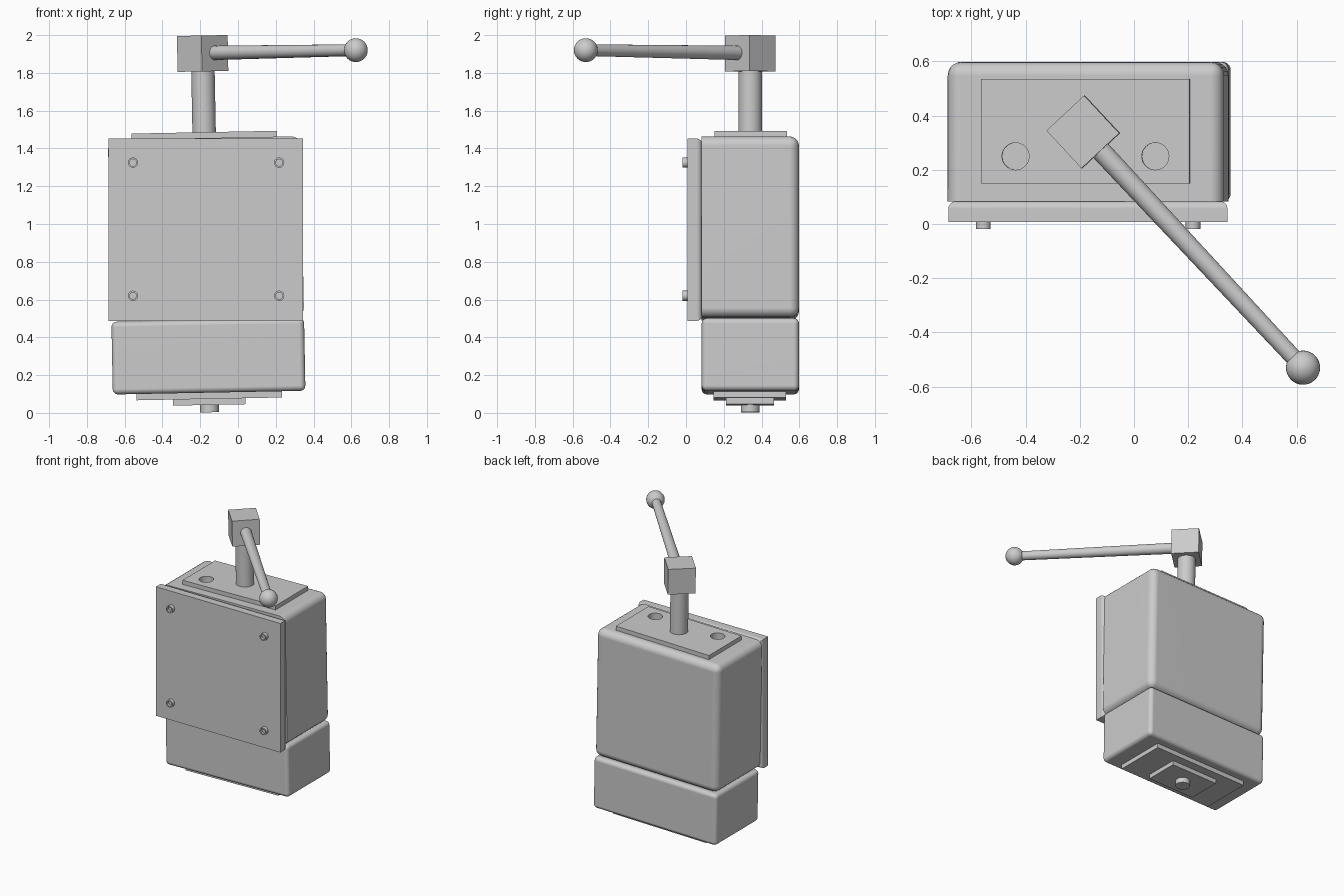
import bpy, bmesh, math
from mathutils import Matrix, Vector

cube = bpy.data.objects.get("Cube")
if cube:
    bpy.data.objects.remove(cube)

grey = bpy.data.materials.new("plain grey")
grey.use_nodes = True
COLOR = (0.6, 0.6, 0.6, 1)
grey.diffuse_color = COLOR
grey.node_tree.nodes["Principled BSDF"].inputs["Base Color"].default_value = COLOR

# The body leans slightly; its parts are built around an upright axis first
PIVOT = Vector((-0.17, 0, 1))
LEAN = (Matrix.Translation(PIVOT) @ Matrix.Rotation(math.radians(-1.1), 4, 'Y')
        @ Matrix.Translation((0, 0, -1)))
MID_Y = 0.34


def finish(name, bm, matrix):
    mesh = bpy.data.meshes.new(name)
    bmesh.ops.recalc_face_normals(bm, faces=bm.faces)
    bm.to_mesh(mesh)
    bm.free()
    mesh.materials.append(grey)
    ob = bpy.data.objects.new(name, mesh)
    bpy.context.collection.objects.link(ob)
    ob.matrix_world = matrix
    return ob


def activate(ob):
    bpy.ops.object.select_all(action='DESELECT')
    ob.select_set(True)
    bpy.context.view_layer.objects.active = ob


def smooth(ob):
    activate(ob)
    bpy.ops.object.shade_smooth_by_angle(angle=math.radians(35))
    mod = ob.modifiers.new("flat face normals", 'WEIGHTED_NORMAL')
    mod.keep_sharp = True


def box(name, low, high, radius=0, pick=lambda edge: True, matrix=LEAN):
    """Box between two corners, with the picked edges rounded."""
    low, high = Vector(low), Vector(high)
    bm = bmesh.new()
    bmesh.ops.create_cube(bm, size=1)
    bmesh.ops.scale(bm, vec=high - low, verts=bm.verts)
    bmesh.ops.translate(bm, vec=(low + high) / 2, verts=bm.verts)
    if radius:
        bmesh.ops.bevel(bm, geom=[e for e in bm.edges if pick(e)], offset=radius,
                        segments=5, profile=0.5, affect='EDGES')
    return finish(name, bm, matrix)


def rod(name, start, end, r1, r2=None, matrix=LEAN, sides=32):
    """Round bar between two points."""
    start, end = Vector(start), Vector(end)
    axis = end - start
    bm = bmesh.new()
    bmesh.ops.create_cone(bm, cap_ends=True, segments=sides, radius1=r1,
                          radius2=r2 or r1, depth=axis.length)
    turn = axis.to_track_quat('Z', 'Y').to_matrix().to_4x4()
    bm.transform(Matrix.Translation((start + end) / 2) @ turn)
    return finish(name, bm, matrix)


def drill(ob, start, end, radius, matrix=LEAN):
    """Cut a round blind hole."""
    cutter = rod("hole_cutter", start, end, radius, matrix=matrix)
    cutter.hide_render = True
    bpy.context.view_layer.update()
    activate(ob)
    mod = ob.modifiers.new("hole", 'BOOLEAN')
    mod.operation, mod.solver, mod.object = 'DIFFERENCE', 'EXACT', cutter
    bpy.ops.object.modifier_apply(modifier=mod.name)
    bpy.data.objects.remove(cutter)


FRONT, BACK, HALF = 0.083, 0.598, 0.51

# Upper housing: open edges rounded, square against the mounting plate
upper = box("upper_housing", (-HALF, FRONT, 0.497), (HALF, BACK, 1.455), 0.05,
            lambda e: any(v.co.y > 0.3 for v in e.verts))
drill(upper, (0, 0.5, 0.98), (0, 0.7, 0.98), 0.036)

# Lower housing
lower = box("lower_housing", (-HALF, FRONT, 0.107), (HALF, BACK, 0.492), 0.028)

# Stepped cover plates
top_cover = box("top_cover", (-0.385, 0.15, 1.44), (0.385, 0.535, 1.486))
bottom_cover = box("bottom_cover", (-0.385, 0.145, 0.074), (0.385, 0.53, 0.12))
bottom_step = box("bottom_step", (-0.192, 0.212, 0.042), (0.192, 0.465, 0.08))

for side in (-1, 1):
    x = side * 0.258
    for part in (top_cover, upper):
        drill(part, (x, 0.25, 1.41), (x, 0.25, 1.55), 0.05)
    for part in (bottom_cover, lower):
        drill(part, (x, 0.25, 0.0), (x, 0.25, 0.2), 0.05)
    drill(bottom_step, (side * 0.13, 0.36, 0.0), (side * 0.13, 0.36, 0.07), 0.012)

for part in (upper, lower, top_cover, bottom_cover, bottom_step):
    smooth(part)

# Shaft stubs below and above
smooth(rod("bottom_shaft", (0, MID_Y, 0.003), (0, MID_Y, 0.06), 0.05))
smooth(rod("top_shaft", (0, MID_Y, 1.47), (0, MID_Y, 1.82), 0.062))

# Lever hub, turned so one face meets the lever
TURN = Matrix.Translation((0, MID_Y, 0)) @ Matrix.Rotation(math.radians(-47), 4, 'Z')
HUB = LEAN @ TURN
box("lever_hub", (-0.095, -0.095, 1.808), (0.095, 0.095, 1.998), matrix=HUB)

# Lever arm and ball knob
smooth(rod("lever_arm", (0.08, 0, 1.905), (1.16, 0, 1.905), 0.038, 0.031, matrix=HUB))
bm = bmesh.new()
bmesh.ops.create_uvsphere(bm, u_segments=32, v_segments=16, radius=0.063)
smooth(finish("ball_knob", bm, HUB @ Matrix.Translation((1.19, 0, 1.905))))

# Upright mounting plate, rounded only on its rear rim
UPRIGHT = Matrix.Identity(4)
plate = box("mounting_plate", (-0.685, 0.008, 0.487), (0.345, FRONT + 0.002, 1.452), 0.028,
            lambda e: all(v.co.y > 0.05 for v in e.verts), UPRIGHT)
smooth(plate)

# Socket bolts at the plate corners
for x, col in ((-0.556, "right"), (0.218, "left")):
    for z, row in ((0.62, "lower"), (1.325, "upper")):
        bolt = rod(f"{row}_{col}_bolt", (x, 0.03, z), (x, -0.018, z), 0.027, matrix=UPRIGHT)
        drill(bolt, (x, 0.0, z), (x, -0.05, z), 0.018, UPRIGHT)
        smooth(bolt)
